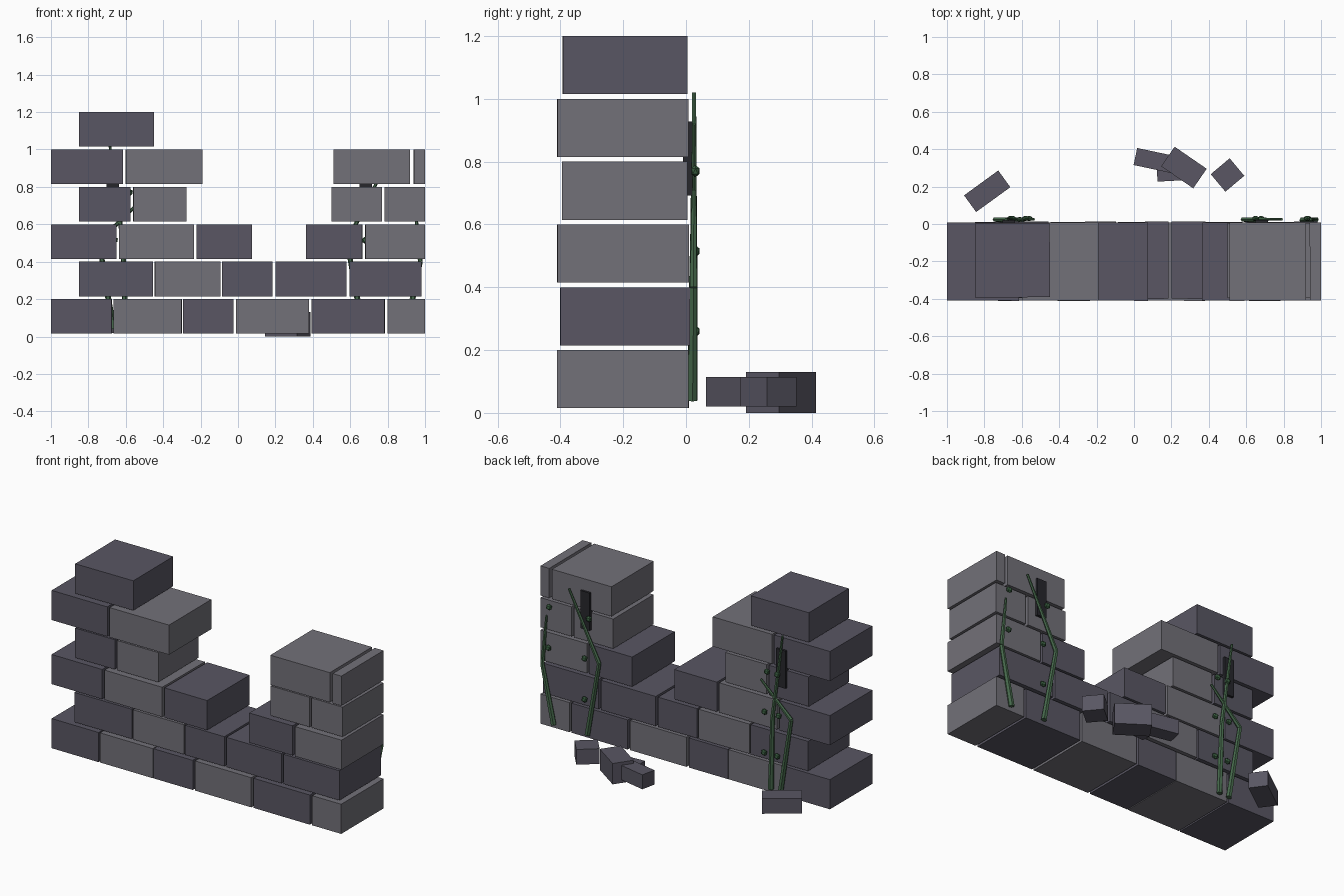
import bpy, bmesh, random
from math import radians
from mathutils import Vector, Matrix

if "Cube" in bpy.data.objects:
    bpy.data.objects.remove(bpy.data.objects["Cube"])

random.seed(4)


def material(name, rgb):
    m = bpy.data.materials.new(name)
    m.diffuse_color = (*rgb, 1)
    m.use_nodes = True
    m.node_tree.nodes["Principled BSDF"].inputs["Base Color"].default_value = m.diffuse_color
    return m


DARK = material("dark_stone", (0.10, 0.094, 0.125))
LIGHT = material("light_stone", (0.17, 0.165, 0.19))
CRACK = material("crack_shadow", (0.02, 0.02, 0.025))
VINE = material("vine_green", (0.06, 0.14, 0.07))
LEAF = material("leaf_green", (0.04, 0.11, 0.05))


def finish(name, bm, mat):
    me = bpy.data.meshes.new(name)
    bm.to_mesh(me)
    bm.free()
    me.materials.append(mat)
    ob = bpy.data.objects.new(name, me)
    bpy.context.collection.objects.link(ob)
    return ob


def box(name, center, size, mat, angle=0.0):
    bm = bmesh.new()
    bmesh.ops.create_cube(bm, size=1, matrix=Matrix.Diagonal((*size, 1)))
    ob = finish(name, bm, mat)
    ob.location = center
    ob.rotation_euler.z = angle
    return ob


# Wall courses: front y, back y, then (left x, right x, shade) for each block
courses = [
    (-0.41, 0.008, [(-1, -0.675, 0), (-0.665, -0.30, 1), (-0.295, -0.025, 0),
                    (-0.01, 0.38, 1), (0.395, 0.785, 0), (0.80, 1, 1)]),
    (-0.40, 0.012, [(-0.85, -0.455, 0), (-0.445, -0.095, 1), (-0.085, 0.185, 0),
                    (0.20, 0.58, 0), (0.595, 0.98, 0)]),
    (-0.41, 0.008, [(-1, -0.65, 0), (-0.635, -0.235, 1), (-0.22, 0.075, 0),
                    (0.365, 0.665, 0), (0.68, 1, 1)]),
    (-0.395, 0.005, [(-0.85, -0.575, 0), (-0.56, -0.275, 1),
                     (0.50, 0.77, 1), (0.785, 1, 1)]),
    (-0.41, 0.008, [(-1, -0.615, 0), (-0.60, -0.19, 1),
                    (0.51, 0.92, 1), (0.94, 1, 1)]),
    (-0.392, 0.004, [(-0.85, -0.45, 0)]),
]
for row, (y0, y1, blocks) in enumerate(courses):
    for i, (x0, x1, shade) in enumerate(blocks):
        box(f"wall_block_{row}_{i}",
            ((x0 + x1) / 2, (y0 + y1) / 2, row * 0.2 + 0.1075),
            (x1 - x0, y1 - y0, 0.185), LIGHT if shade else DARK,
            random.uniform(-0.006, 0.006))

# Fallen rubble behind the wall: x, y, length, width, z low, z high, degrees
rubble = [
    (-0.785, 0.175, 0.226, 0.11, 0.02, 0.115, 36),
    (0.115, 0.338, 0.22, 0.093, 0.02, 0.11, -12),
    (0.19, 0.29, 0.135, 0.12, 0.02, 0.10, 3),
    (0.267, 0.302, 0.208, 0.127, 0.0, 0.13, -34.5),
    (0.50, 0.262, 0.132, 0.122, 0.02, 0.115, 40),
]
for i, (x, y, l, w, z0, z1, a) in enumerate(rubble):
    box(f"rubble_{i}", (x, y, (z0 + z1) / 2), (l, w, z1 - z0), DARK, radians(a))

# Dark cracks in the back face
for side, x in (("left", -0.67), ("right", 0.683)):
    box(f"crack_{side}", (x, 0.006, 0.81), (0.065, 0.03, 0.235), CRACK)


# Bent vine stems: tapered six-sided segments
def vine(name, pts, radii):
    bm = bmesh.new()
    pts = [Vector((x, y, z)) for x, y, z in pts]
    for a, b, ra, rb in zip(pts, pts[1:], radii, radii[1:]):
        d = b - a
        mat = Matrix.Translation((a + b) / 2) @ d.to_track_quat('Z', 'Y').to_matrix().to_4x4()
        bmesh.ops.create_cone(bm, cap_ends=True, segments=6, radius1=ra,
                              radius2=rb, depth=d.length, matrix=mat)
    return finish(name, bm, VINE)


vines = [
    [(0.90, 0.04), (0.975, 0.40), (0.945, 0.71)],
    [(0.667, 0.04), (0.583, 0.507), (0.79, 0.92)],
    [(-0.667, 0.04), (-0.743, 0.51), (-0.535, 0.71)],
    [(-0.60, 0.04), (-0.615, 0.50), (-0.685, 1.02)],
]
for i, path in enumerate(vines):
    vine(f"vine_{i}", [(x, y, z) for (x, z), y in zip(path, (0.02, 0.024, 0.026))],
         (0.017, 0.013, 0.007))

# Leaf buds at three heights
buds = [(0.925, 0.77), (0.93, 0.515), (0.68, 0.26), (0.68, 0.515), (0.65, 0.77),
        (-0.56, 0.26), (-0.65, 0.26), (-0.5625, 0.515), (-0.66, 0.515),
        (-0.58, 0.77), (-0.65, 0.77)]
for i, (x, z) in enumerate(buds):
    bm = bmesh.new()
    bmesh.ops.create_icosphere(bm, subdivisions=1, radius=0.02,
                               matrix=Matrix.Translation((x, 0.03, z))
                               @ Matrix.Diagonal((1, 0.75, 1, 1)))
    finish(f"leaf_{i}", bm, LEAF)
